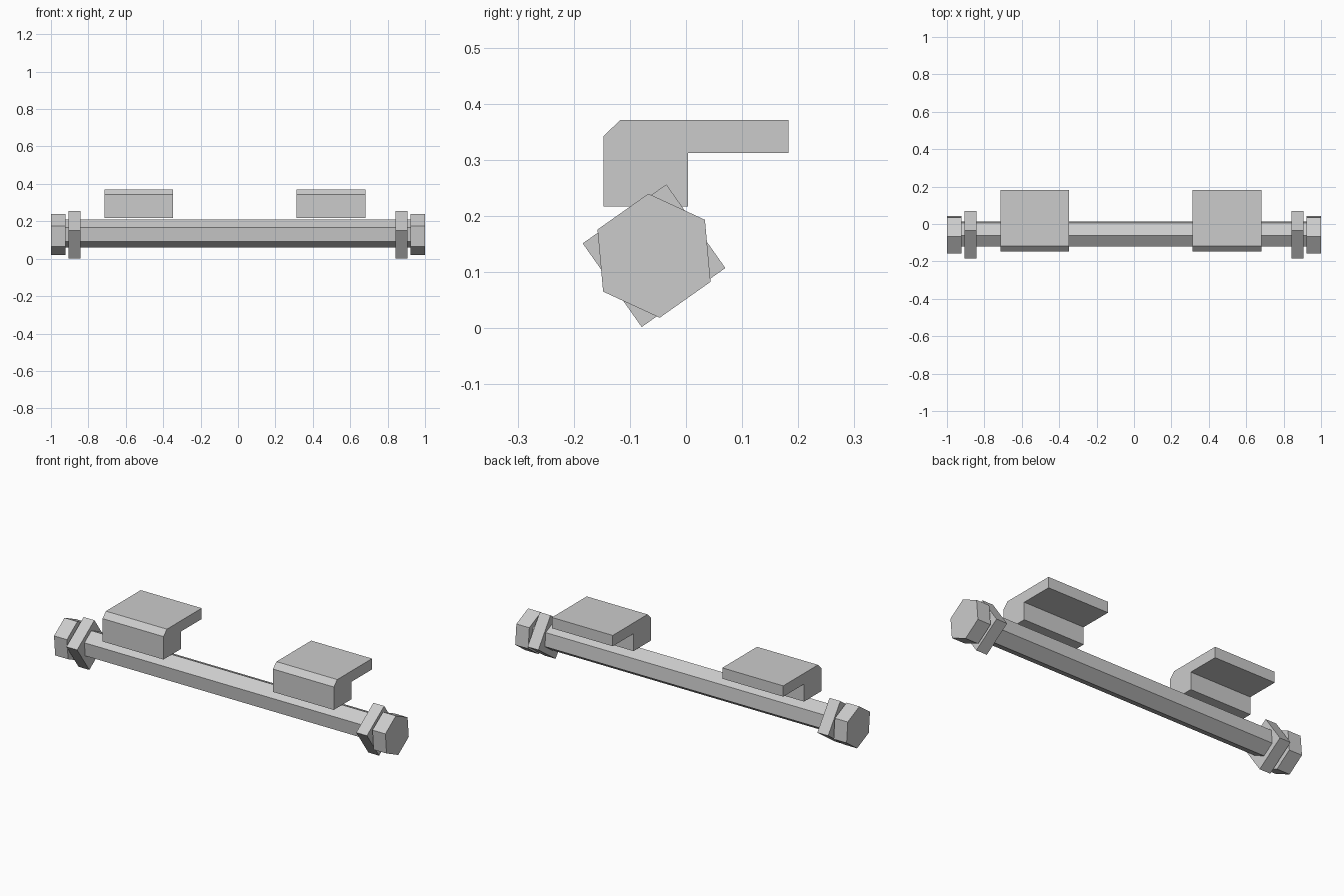
import bpy, bmesh
from math import sin, cos, radians

if "Cube" in bpy.data.objects:
    bpy.data.objects.remove(bpy.data.objects["Cube"])


def extrude_x(name, profile, x0, x1):
    """Solid prism: a (y, z) profile swept from x0 to x1."""
    bm = bmesh.new()
    face = bm.faces.new([bm.verts.new((x0, y, z)) for y, z in profile])
    ext = bmesh.ops.extrude_face_region(bm, geom=[face], use_keep_orig=True)
    verts = [g for g in ext["geom"] if isinstance(g, bmesh.types.BMVert)]
    bmesh.ops.translate(bm, verts=verts, vec=(x1 - x0, 0, 0))
    bmesh.ops.recalc_face_normals(bm, faces=bm.faces)
    mesh = bpy.data.meshes.new(name)
    bm.to_mesh(mesh)
    bm.free()
    obj = bpy.data.objects.new(name, mesh)
    bpy.context.collection.objects.link(obj)
    return obj


def polygon(sides, radius, start, cy, cz):
    angles = [radians(start + 360 * i / sides) for i in range(sides)]
    return [(cy + radius * cos(a), cz + radius * sin(a)) for a in angles]


# Long hexagonal rod
extrude_x("rod", polygon(6, 0.0742, 35.2, -0.054, 0.135), -0.93, 0.93)

# Hexagonal end caps and square collars at both ends
cap = polygon(6, 0.111, 35.2, -0.057, 0.129)
collar = polygon(4, 0.129, -9.8, -0.057, 0.129)
for side, s in (("left", -1), ("right", 1)):
    extrude_x(f"{side}_end_cap", cap, s * 0.922, s * 1.0)
    extrude_x(f"{side}_collar", collar, s * 0.842, s * 0.907)

# Two hooked brackets above the rod
bracket = [(-0.147, 0.217), (0.004, 0.217), (0.004, 0.312), (0.183, 0.312),
           (0.183, 0.371), (-0.117, 0.371), (-0.147, 0.342)]
extrude_x("left_bracket", bracket, -0.715, -0.347)
extrude_x("right_bracket", bracket, 0.314, 0.681)
